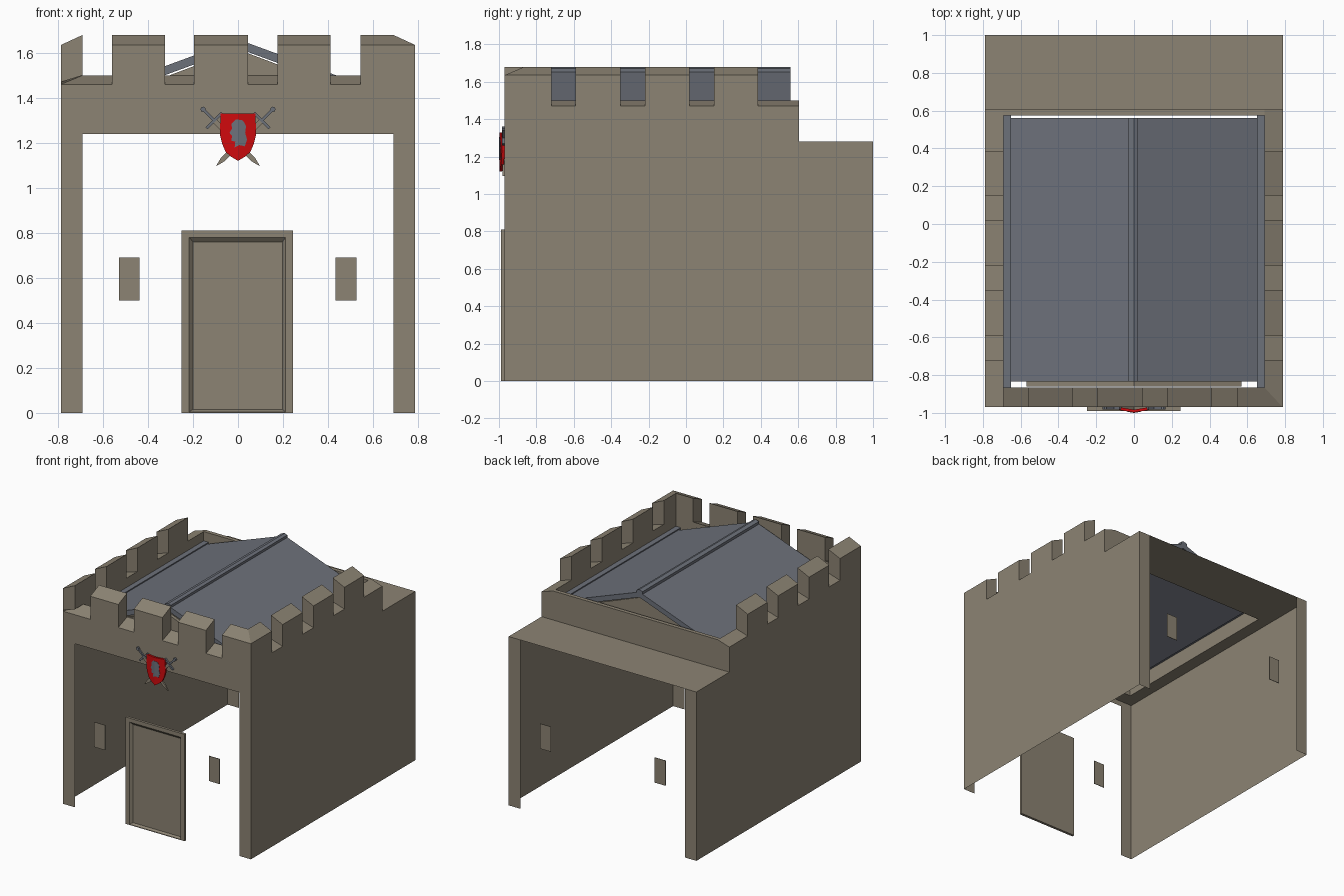
import bpy, bmesh, math
from mathutils import Vector

if "Cube" in bpy.data.objects:
    bpy.data.objects.remove(bpy.data.objects["Cube"])


def material(name, rgb):
    m = bpy.data.materials.new(name)
    m.diffuse_color = (*rgb, 1)
    m.use_nodes = True
    m.node_tree.nodes["Principled BSDF"].inputs["Base Color"].default_value = m.diffuse_color
    return m


STONE = material("stone", (0.262, 0.228, 0.172))
SLATE = material("slate", (0.152, 0.165, 0.195))
RED = material("red", (0.62, 0.003, 0.004))


def finish(name, bm, mat):
    bmesh.ops.recalc_face_normals(bm, faces=bm.faces)
    me = bpy.data.meshes.new(name)
    bm.to_mesh(me)
    bm.free()
    me.materials.append(mat)
    ob = bpy.data.objects.new(name, me)
    bpy.context.collection.objects.link(ob)
    return ob


def sheet(name, pts, mat):
    """Single flat face."""
    bm = bmesh.new()
    bm.faces.new([bm.verts.new(p) for p in pts])
    return finish(name, bm, mat)


def block(name, oa, ob, ib, ia, z_out, z_in, mat=STONE):
    """Wall block from plan points (outer a, b, inner b, a), with separate outer and inner heights."""
    bm = bmesh.new()
    plan = [(oa, z_out), (ob, z_out), (ib, z_in), (ia, z_in)]
    lo = [bm.verts.new((*p, z[0])) for p, z in plan]
    hi = [bm.verts.new((*p, z[1])) for p, z in plan]
    bm.faces.new(lo)
    bm.faces.new(hi)
    for i in range(4):
        j = (i + 1) % 4
        bm.faces.new((lo[i], lo[j], hi[j], hi[i]))
    return finish(name, bm, mat)


def box(name, x0, x1, y0, y1, z0, z1, mat=STONE):
    return block(name, (x0, y0), (x1, y0), (x1, y1), (x0, y1), (z0, z1), (z0, z1), mat)


def prism(name, profile, y0, y1, mat, fold=0.0):
    """Front-view (x, z) outline extruded along y; fold pushes the sides back from x = 0."""
    bm = bmesh.new()
    bm.faces.new([bm.verts.new((x, y0, z)) for x, z in profile])
    if fold:
        bmesh.ops.bisect_plane(bm, geom=bm.verts[:] + bm.edges[:] + bm.faces[:],
                               plane_co=(0, 0, 0), plane_no=(1, 0, 0))
        for v in bm.verts:
            v.co.y += abs(v.co.x) * fold
    r = bmesh.ops.extrude_face_region(bm, geom=bm.faces[:], use_keep_orig=True)
    for v in r["geom"]:
        if isinstance(v, bmesh.types.BMVert):
            v.co.y += y1 - y0
    return finish(name, bm, mat)


W, IN = 0.7875, 0.69          # outer and inner half width
F, FI = -0.97, -0.865         # front outer and inner faces
BASE_O, BASE_I = (1.28, 1.47), (1.28, 1.50)
MER_O, MER_I = (1.47, 1.635), (1.50, 1.68)

# Side walls with narrow returns at front and back, side parapets and merlons
for s, tag in ((-1, "left"), (1, "right")):
    x, xi = s * W, s * IN
    sheet(tag + "_wall", [(x, F, 0), (x, 1, 0), (x, 1, 1.28), (x, F, 1.28)], STONE)
    sheet(tag + "_front_post", [(x, F, 0), (xi, F, 0), (xi, F, 1.24), (x, F, 1.24)], STONE)
    sheet(tag + "_back_post", [(x, 1, 0), (xi, 1, 0), (xi, 1, 1.28), (x, 1, 1.28)], STONE)
    block(tag + "_parapet", (x, F), (x, 0.605), (xi, 0.605), (xi, FI), BASE_O, BASE_I)
    corner = FI if s > 0 else F
    for y0, y1, yi in ((F, -0.72, corner), (-0.59, -0.35, -0.59),
                       (-0.22, 0.02, -0.22), (0.15, 0.385, 0.15)):
        block(tag + "_merlon", (x, y0), (x, y1), (xi, y1), (xi, yi), MER_O, MER_I)

# Front beam, front parapet and merlons
sheet("front_beam", [(-W, F, 1.24), (W, F, 1.24), (W, F, 1.28), (-W, F, 1.28)], STONE)
block("front_parapet", (-W, F), (W, F), (IN, FI), (-IN, FI), (1.28, 1.46), BASE_I)
for x0, x1, xi in ((-0.56, -0.325, -0.325), (-0.195, 0.045, 0.045),
                   (0.175, 0.41, 0.41), (0.545, W, IN)):
    block("front_merlon", (x0, F), (x1, F), (xi, FI), (x0, FI), (1.46, 1.635), MER_I)

# Rear flat roof and low parapet
sheet("rear_flat_roof", [(-W, 0.575, 1.28), (W, 0.575, 1.28), (W, 1, 1.28), (-W, 1, 1.28)], STONE)
box("rear_parapet", -IN, IN, 0.575, 0.605, 1.28, 1.50)

# Pitched slate roof with ridge cap, eave strips and stone gables
prism("pitched_roof", [(-0.655, 1.42), (0, 1.66), (0.655, 1.42),
                       (0.655, 1.38), (0, 1.62), (-0.655, 1.38)], -0.835, 0.56, SLATE)
prism("ridge_cap", [(-0.028, 1.64), (-0.028, 1.67), (0, 1.678), (0.022, 1.67), (0.022, 1.64)],
      -0.835, 0.56, SLATE)
for s in (-1, 1):
    a, b = sorted((s * 0.65, s * IN))
    box("eave_strip", a, b, FI, 0.575, 1.40, 1.43, SLATE)
for y0, y1 in ((-0.86, -0.835), (0.53, 0.55)):
    prism("gable", [(-0.57, 1.40), (0.57, 1.40), (0, 1.615)], y0, y1, STONE)

# Window plates at front and back
for x in (-0.483, 0.48):
    for y in (F, 0.996):
        box("window_plate", x - 0.046, x + 0.046, y, y + 0.004, 0.50, 0.69)

# Door: frame with sloped inner reveal and recessed panel
bm = bmesh.new()
rings = []
for x0, x1, z0, z1, y in ((-0.25, 0.245, 0, 0.81, -0.97), (-0.25, 0.245, 0, 0.81, -0.99),
                          (-0.217, 0.212, 0.005, 0.78, -0.99), (-0.2, 0.197, 0.015, 0.76, -0.972)):
    rings.append([bm.verts.new(p) for p in ((x0, y, z0), (x1, y, z0), (x1, y, z1), (x0, y, z1))])
for r, q in zip(rings, rings[1:]):
    for i in range(4):
        j = (i + 1) % 4
        bm.faces.new((r[i], r[j], q[j], q[i]))
bm.faces.new(rings[-1])
bm.faces.new(rings[0])
finish("door", bm, STONE)

# Crossed swords behind the shield: u runs from pommel to tip, v across
for s in (-1, 1):
    start, d = Vector((s * 0.158, 1.352)), Vector((-s, -1)).normalized()
    n = Vector((d.y, -d.x))

    def part(name, uv, mat, y0=-0.981, y1=-0.970):
        prism(name, [tuple(start + d * u + n * v) for u, v in uv], y0, y1, mat)

    part("sword_blade", [(0.08, -0.011), (0.32, -0.011), (0.362, 0), (0.32, 0.011), (0.08, 0.011)], STONE)
    part("sword_grip", [(0.01, -0.006), (0.08, -0.006), (0.08, 0.006), (0.01, 0.006)], SLATE)
    part("sword_guard", [(0.068, -0.048), (0.080, -0.048), (0.080, 0.048), (0.068, 0.048)], SLATE,
         -0.983, -0.969)
    part("sword_pommel", [(0.004 + 0.012 * math.cos(k * math.pi / 4), 0.012 * math.sin(k * math.pi / 4))
                          for k in range(8)], SLATE, -0.983, -0.969)

# Red shield with a folded front and a simple crest plate
half = [(0.078, 1.33), (0.08, 1.235), (0.07, 1.195), (0.055, 1.16), (0.03, 1.138)]
prism("shield", half + [(0, 1.12)] + [(-x, z) for x, z in reversed(half)], -0.998, -0.983, RED, 0.17)
crest = [(-0.01, 1.305), (0.022, 1.30), (0.036, 1.275), (0.032, 1.245), (0.04, 1.215), (0.03, 1.185),
         (0.006, 1.19), (-0.015, 1.18), (-0.012, 1.205), (-0.03, 1.21), (-0.026, 1.23),
         (-0.038, 1.245), (-0.026, 1.265), (-0.03, 1.285)]
prism("shield_crest", crest, -1.0, -0.995, SLATE, 0.17)
